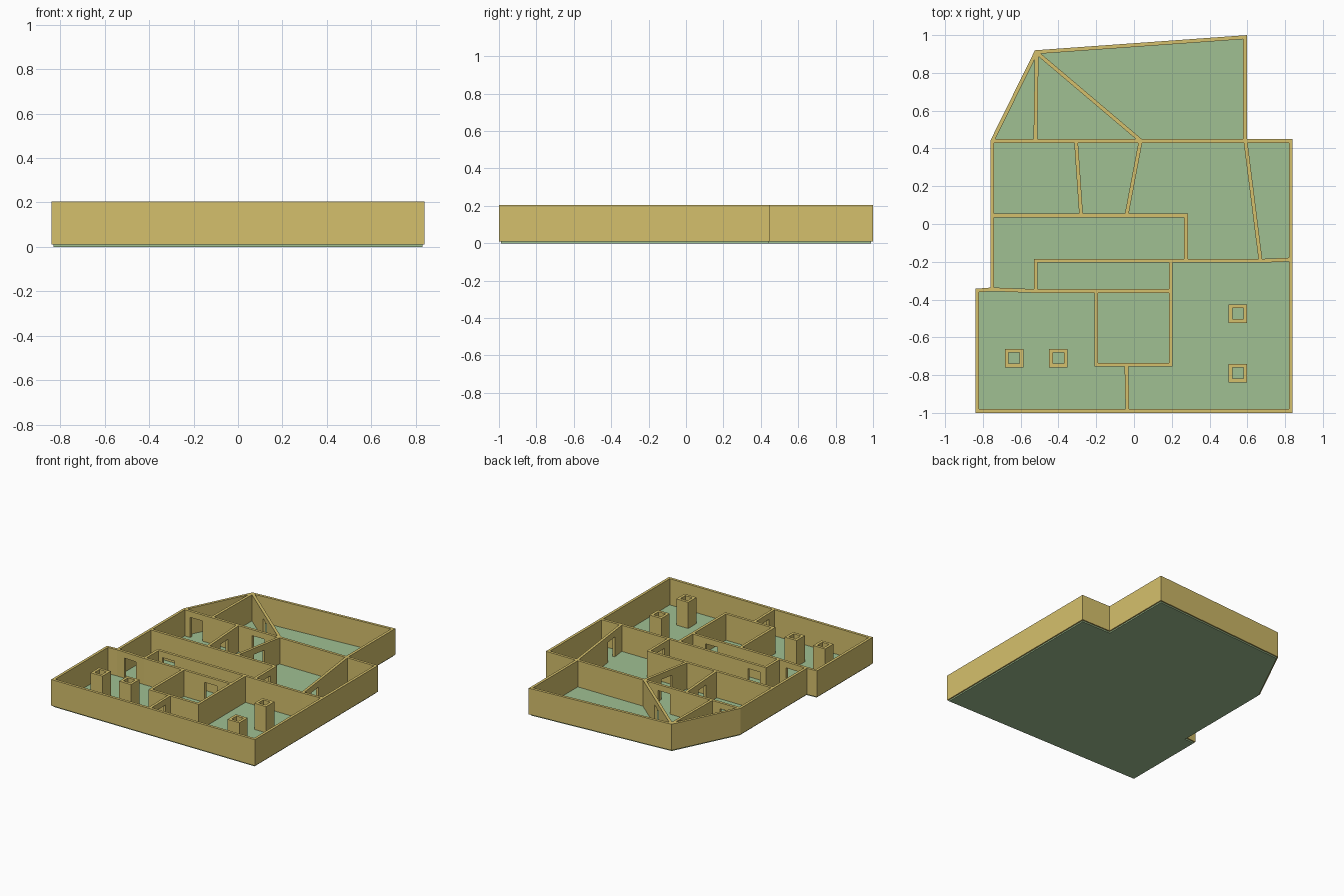
import bpy, bmesh
from mathutils import Vector, Matrix
from math import atan2

if "Cube" in bpy.data.objects:
    bpy.data.objects.remove(bpy.data.objects["Cube"])

T, Z0, Z1, DOOR_TOP, DOOR_W = 0.02, 0.01, 0.205, 0.16, 0.10


def material(name, rgb):
    m = bpy.data.materials.new(name)
    m.diffuse_color = (*rgb, 1)
    m.use_nodes = True
    m.node_tree.nodes["Principled BSDF"].inputs["Base Color"].default_value = m.diffuse_color
    return m


SAND = material("sand", (0.665, 0.527, 0.15))
GREEN = material("green", (0.351, 0.527, 0.288))


def finish(name, bm, mat=None):
    bmesh.ops.recalc_face_normals(bm, faces=bm.faces)
    me = bpy.data.meshes.new(name)
    bm.to_mesh(me)
    bm.free()
    ob = bpy.data.objects.new(name, me)
    bpy.context.collection.objects.link(ob)
    if mat:
        me.materials.append(mat)
    return ob


def wall(name, path, closed=False):
    """Upright wall with mitred corners following a centre line."""
    pts = [Vector(p) for p in path]
    n = len(pts)
    bm = bmesh.new()
    rings = []
    for i, p in enumerate(pts):
        a = (p - pts[i - 1]).normalized() if closed or i > 0 else None
        b = (pts[(i + 1) % n] - p).normalized() if closed or i < n - 1 else None
        a, b = a or b, b or a
        na, nb = Vector((-a.y, a.x)), Vector((-b.y, b.x))
        off = (na + nb) * (T / 2) / (1 + na.dot(nb))
        rings.append([bm.verts.new((q.x, q.y, z)) for q, z in
                      ((p - off, Z0), (p + off, Z0), (p + off, Z1), (p - off, Z1))])
    for i in range(n if closed else n - 1):
        r, s = rings[i], rings[(i + 1) % n]
        for k in range(4):
            m = (k + 1) % 4
            bm.faces.new((r[k], r[m], s[m], s[k]))
    if not closed:
        bm.faces.new(rings[0])
        bm.faces.new(rings[-1])
    return finish(name, bm, SAND)


# Floor slab under the outer wall's centre line
outline = [(-0.83, -0.99), (0.83, -0.99), (0.83, 0.44), (0.587, 0.44), (0.587, 0.989),
           (-0.518, 0.91), (-0.75, 0.44), (-0.75, -0.346), (-0.83, -0.352)]
bm = bmesh.new()
base = bm.faces.new([bm.verts.new((x, y, 0)) for x, y in outline])
ext = bmesh.ops.extrude_face_region(bm, geom=[base], use_keep_orig=True)
top = [v for v in ext["geom"] if isinstance(v, bmesh.types.BMVert)]
bmesh.ops.translate(bm, verts=top, vec=(0, 0, Z0))
finish("floor", bm, GREEN)

# Outer wall
wall("outer_wall", outline, closed=True)

# Inner walls
inner = {
    "back_cross_wall": [(-0.75, 0.44), (0.83, 0.44)],
    "back_left_partition": [(-0.522, 0.44), (-0.515, 0.91)],
    "diagonal_partition": [(-0.518, 0.91), (0.037, 0.44)],
    "small_room_left_wall": [(-0.307, 0.44), (-0.28, 0.045)],
    "small_room_right_wall": [(0.035, 0.44), (-0.04, 0.045)],
    "right_slanted_wall": [(0.59, 0.44), (0.67, -0.195)],
    "corridor_wall": [(-0.75, 0.045), (0.275, 0.045), (0.275, -0.195)],
    "middle_cross_wall": [(-0.52, -0.35), (-0.52, -0.195), (0.67, -0.195), (0.83, -0.188)],
    "front_cross_wall": [(-0.75, -0.346), (-0.52, -0.355), (0.195, -0.355)],
    "core_wall": [(-0.2, -0.355), (-0.2, -0.745), (0.195, -0.745), (0.195, -0.195)],
    "front_partition": [(-0.04, -0.745), (-0.035, -0.99)],
}
# Doorways: distance along a wall's straight run, given as (wall, run, fraction)
doors = [
    ("back_cross_wall", 0, 0.066), ("back_cross_wall", 0, 0.39),
    ("diagonal_partition", 0, 0.5), ("small_room_left_wall", 0, 0.5),
    ("small_room_right_wall", 0, 0.5), ("right_slanted_wall", 0, 0.75),
    ("corridor_wall", 1, 0.5), ("middle_cross_wall", 1, 0.075),
    ("front_cross_wall", 0, 0.5), ("front_cross_wall", 1, 0.77),
    ("front_partition", 0, 0.48),
]

# Doorway cutters
bm = bmesh.new()
for name, run, f in doors:
    a, b = (Vector(p) for p in inner[name][run:run + 2])
    c, d = a.lerp(b, f), b - a
    h = DOOR_TOP + 0.02
    mat = (Matrix.Translation((c.x, c.y, DOOR_TOP - h / 2))
           @ Matrix.Rotation(atan2(d.y, d.x), 4, 'Z')
           @ Matrix.Diagonal((DOOR_W, 0.05, h, 1)))
    bmesh.ops.create_cube(bm, size=1, matrix=mat)
cutter = finish("doorway_cutter", bm)
cutter.hide_render = True
cutter.display_type = 'WIRE'

with_doors = {d[0] for d in doors}
for name, path in inner.items():
    ob = wall(name, path)
    if name in with_doors:
        mod = ob.modifiers.new("doorways", 'BOOLEAN')
        mod.operation = 'DIFFERENCE'
        mod.solver = 'EXACT'
        mod.object = cutter

# Hollow square columns
for i, (x, y) in enumerate([(-0.635, -0.71), (-0.4, -0.71), (0.55, -0.475), (0.55, -0.79)]):
    s = 0.039
    wall(f"column_{i + 1}", [(x - s, y - s), (x + s, y - s), (x + s, y + s), (x - s, y + s)], closed=True)
